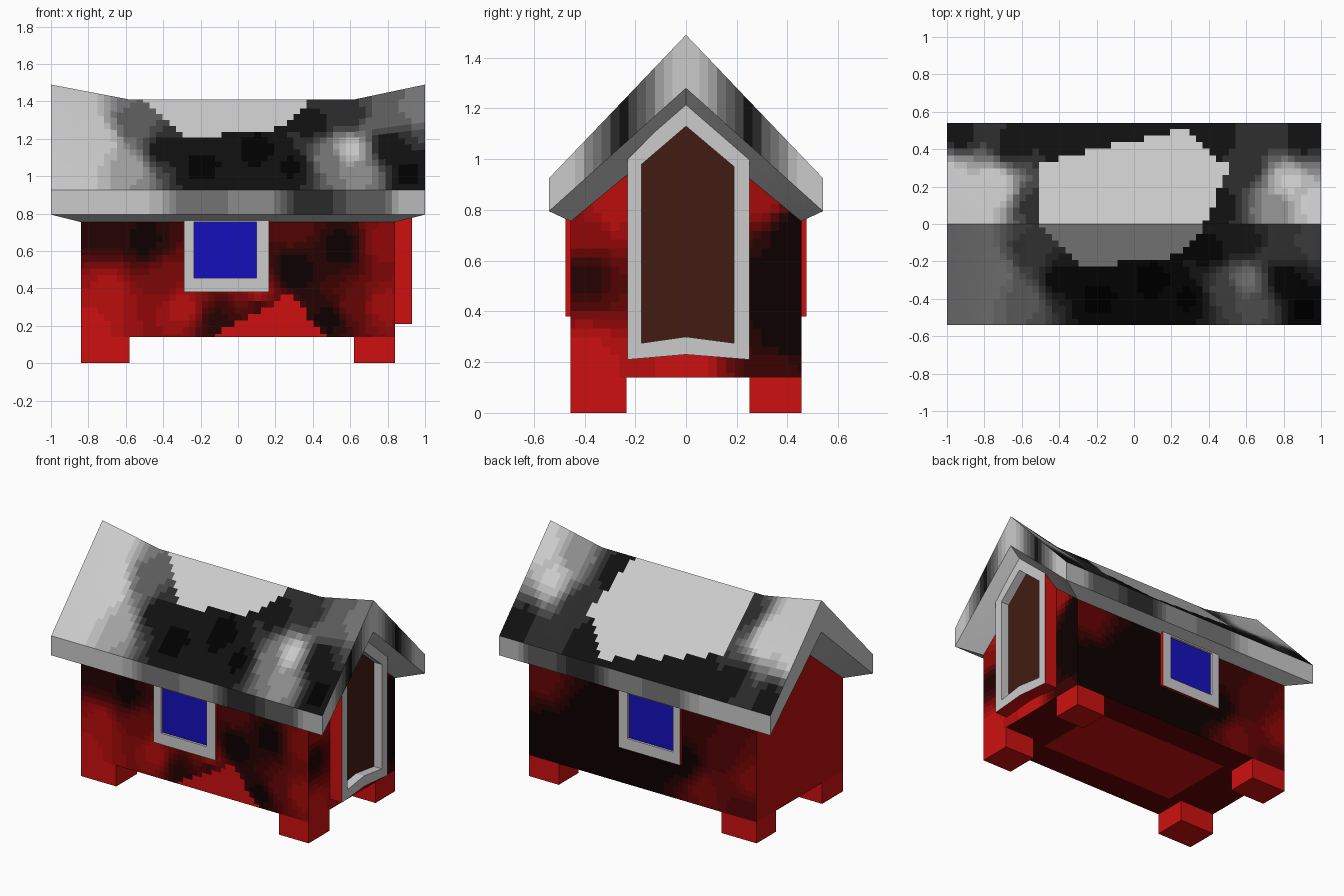
import bpy, bmesh

if "Cube" in bpy.data.objects:
    bpy.data.objects.remove(bpy.data.objects["Cube"])


def material(name, rgb):
    m = bpy.data.materials.new(name)
    m.diffuse_color = (*rgb, 1)
    m.use_nodes = True
    m.node_tree.nodes["Principled BSDF"].inputs["Base Color"].default_value = m.diffuse_color
    return m


def shades(name, rgb, n=10):
    """Tones from black up to the full colour, for scorched paint."""
    return [material(f"{name}_{i}", [c * (i / n) ** 2.2 for c in rgb]) for i in range(n + 1)]


REDS = shades("red", (0.62, 0.005, 0.005))
GREYS = shades("grey", (0.8, 0.8, 0.8))
RED = REDS[-1]
BLUE = material("blue_glass", (0.008, 0.005, 0.5))
BROWN = material("brown_wood", (0.055, 0.012, 0.007))


def build(name, lofts, mat=None, closed=False, caps=()):
    """Each loft is a list of point rings joined in order by quads."""
    bm = bmesh.new()
    for rings in lofts:
        vs = [[bm.verts.new(p) for p in r] for r in rings]
        n = len(vs[0])
        for a, b in zip(vs, vs[1:]):
            for i in range(n if closed else n - 1):
                j = (i + 1) % n
                bm.faces.new((a[i], a[j], b[j], b[i]))
        for c in caps:
            bm.faces.new(vs[c])
    bmesh.ops.remove_doubles(bm, verts=bm.verts, dist=1e-4)
    bmesh.ops.recalc_face_normals(bm, faces=bm.faces)
    me = bpy.data.meshes.new(name)
    bm.to_mesh(me)
    bm.free()
    ob = bpy.data.objects.new(name, me)
    bpy.context.collection.objects.link(ob)
    if mat:
        me.materials.append(mat)
    return ob


def scorch(ob, tones, tone_at, axes, step=0.035):
    """Slice flat faces into small cells and give each cell a tone (0 black, 1 full)."""
    bm = bmesh.new()
    bm.from_mesh(ob.data)
    for ax in axes:
        no = [float(i == ax) for i in range(3)]
        for k in range(-30, 45):
            bmesh.ops.bisect_plane(bm, geom=bm.verts[:] + bm.edges[:] + bm.faces[:],
                                   plane_co=[c * (k + 0.5) * step for c in no], plane_no=no)
    for m in tones:
        ob.data.materials.append(m)
    for f in bm.faces:
        t = tone_at(f.calc_center_median(), f.normal)
        f.material_index = round(max(0, min(1, t)) * (len(tones) - 1))
    bm.to_mesh(ob.data)
    bm.free()


def blend(spots, u, v):
    """Distance-weighted mix of (u, v, tone) spots."""
    w = [1 / (((u - a) ** 2 + (v - b) ** 2) ** 1.5 + 1e-5) for a, b, _ in spots]
    return sum(k * s[2] for k, s in zip(w, spots)) / sum(w)


def inside(poly, u, v):
    """True inside a convex counter-clockwise polygon."""
    return all((c - a) * (v - b) - (d - b) * (u - a) >= 0
               for (a, b), (c, d) in zip(poly, poly[1:] + poly[:1]))


# House body with gable ends
gable = [(-0.455, 0.14), (0.455, 0.14), (0.455, 0.755), (0, 1.13), (-0.455, 0.755)]
body = build("house_body", [[[(x, y, z) for y, z in gable] for x in (-0.84, 0.84)]],
             None, True, (0, -1))
FRONT = [(-.8, .2, 1), (-.7, .4, .9), (-.75, .68, .2), (-.5, .65, .1), (-.4, .45, .6),
         (-.3, .3, .9), (-.1, .22, .2), (.1, .31, .3), (.1, .37, .9), (.3, .5, .05),
         (.5, .25, .1), (.6, .3, .5), (.78, .3, .8), (.55, .62, .1), (.78, .65, .7), (.3, .7, .4)]
BACK = [(.7, .3, .05), (.75, .7, .5), (.4, .5, .05), (0, .25, .05), (-.3, .4, .05),
        (-.45, .25, .6), (-.6, .55, .4), (-.8, .4, .7), (-.75, .2, .4), (-.4, .7, .3)]
RIGHT = [(-.4, .2, 1), (-.4, .55, .2), (-.3, .8, .9), (-.4, .7, .7), (.3, .5, .05),
         (.4, .3, .05), (.42, .7, .05), (.3, .85, .8), (0, .18, 1), (.35, .17, .3)]


def body_tone(c, n):
    if n.y < -0.9:
        return 1 if inside([(-.15, .14), (.47, .14), (.28, .37)], c.x, c.z) else blend(FRONT, c.x, c.z)
    if n.y > 0.9:
        return blend(BACK, c.x, c.z)
    if n.x > 0.9:
        return blend(RIGHT, c.y, c.z)
    if n.z < -0.9:
        return 1 if abs(c.x) < 0.5 and abs(c.y) < 0.25 else 0.5
    return 0.9


scorch(body, REDS, body_tone, (0, 1, 2))


# Corner feet
def box(name, x, y, z, mat):
    rect = [(x[0], y[0]), (x[1], y[0]), (x[1], y[1]), (x[0], y[1])]
    return build(name, [[[(px, py, h) for px, py in rect] for h in z]], mat, True, (0, -1))


for fx, xs in (("left", (-0.84, -0.58)), ("right", (0.62, 0.84))):
    for fy, ys in (("front", (-0.455, -0.235)), ("back", (0.25, 0.455))):
        box(f"{fy}_{fx}_foot", xs, ys, (0, 0.14), RED)

# Roof: sagging ridge, eave edges, gable ends and sloping underside
stations = [(-1, 1.49), (-0.58, 1.41), (0.62, 1.41), (1, 1.49)]
lofts = [[[(x, -0.54, 0.795), (x, -0.54, 0.925), (x, 0, r),
           (x, 0.54, 0.925), (x, 0.54, 0.795)] for x, r in stations]]
for s in (-1, 1):
    lofts.append([[(s * x, -w, e), (s * x, 0, r), (s * x, w, e)] for x, w, e, r in
                  ((1, 0.54, 0.925, 1.49), (1, 0.54, 0.795, 1.28), (0.84, 0.455, 0.755, 1.13))])
    lofts.append([[(-1, s * 0.54, 0.795), (1, s * 0.54, 0.795)],
                  [(-0.84, s * 0.455, 0.755), (0.84, s * 0.455, 0.755)]])
roof = build("roof", lofts)
PATCH = [(-.52, 0), (-.27, -.23), (.24, -.17), (.35, -.05), (.51, .3), (.27, .51), (-.49, .33)]
ROOF_BACK = [(-.9, .05, 1), (-.75, .2, 1), (-.54, .1, .2), (-.65, .42, .1), (-.93, .48, .1),
             (-.97, .25, .9), (-.35, .44, .05), (0, .5, .05), (.45, .45, .1), (.48, .1, .1),
             (.6, .28, .2), (.75, .1, .6), (.82, .22, .9), (.97, .1, .9), (.9, .45, .1), (.65, .45, .2)]
ROOF_FRONT = [(-.9, -.1, 1), (-.75, -.25, 1), (-.9, -.45, 1), (-.57, -.15, .4), (-.58, -.4, .7),
              (-.4, -.3, .1), (-.2, -.4, .03), (.1, -.3, .03), (.3, -.4, .03), (.4, -.15, .1),
              (.48, -.35, .5), (.6, -.3, .9), (.66, -.45, .6), (.6, -.1, .2), (.8, -.3, .05),
              (.9, -.45, .03), (.78, -.12, .4), (.95, -.1, .5)]
EAVE = [(-.9, 0, 1), (-.6, 0, .9), (-.2, 0, .5), (.1, 0, .6), (.4, 0, .2), (.7, 0, .4), (.95, 0, .8)]


def roof_tone(c, n):
    if abs(n.x) > 0.9:
        return 0.9 if n.x < 0 else min(0.9, 0.1 + abs(abs(c.y) - 0.25) * 4)
    if abs(n.y) > 0.95:
        return blend(EAVE, c.x, 0)
    if c.z < 0.795 or (abs(c.x) > 0.84 and c.z < 1.28 - abs(c.y) * 0.89):
        return 0.75
    if inside(PATCH, c.x, c.y):
        return 1
    return blend(ROOF_FRONT if c.y < 0 else ROOF_BACK, c.x, c.y)


scorch(roof, GREYS, roof_tone, (0, 1))


def opening(name, outer, inner, place, wall, front, recess, pane):
    """Red surround, grey frame face with sloped reveal, coloured panel."""
    def ring(pts, d):
        return [place(u, v, d) for u, v in pts]
    build(name + "_surround", [[ring(outer, wall), ring(outer, front)]], RED, True)
    build(name + "_frame", [[ring(outer, front), ring(inner, front),
                             ring(inner, recess)]], None, True)
    build(name + "_panel", [[ring(inner, recess)]], pane, True, (0,))


# Pointed door on the right gable
door_out = [(-0.23, 0.21), (0, 0.23), (0.25, 0.21), (0.25, 1.0), (0, 1.23), (-0.23, 1.0)]
door_in = [(-0.175, 0.275), (0, 0.3), (0.19, 0.275), (0.19, 0.97), (0, 1.13), (-0.175, 0.98)]
opening("door", door_out, door_in, lambda u, v, d: (d, u, v), 0.84, 0.93, 0.87, BROWN)

# Windows front and back
win_out = [(-0.29, 0.38), (0.165, 0.38), (0.165, 0.79), (-0.29, 0.79)]
win_in = [(-0.235, 0.455), (0.1, 0.455), (0.1, 0.755), (-0.235, 0.755)]
for side, s in (("front", -1), ("back", 1)):
    opening(side + "_window", win_out, win_in,
            lambda u, v, d, s=s: (u, s * d, v), 0.455, 0.475, 0.46, BLUE)
